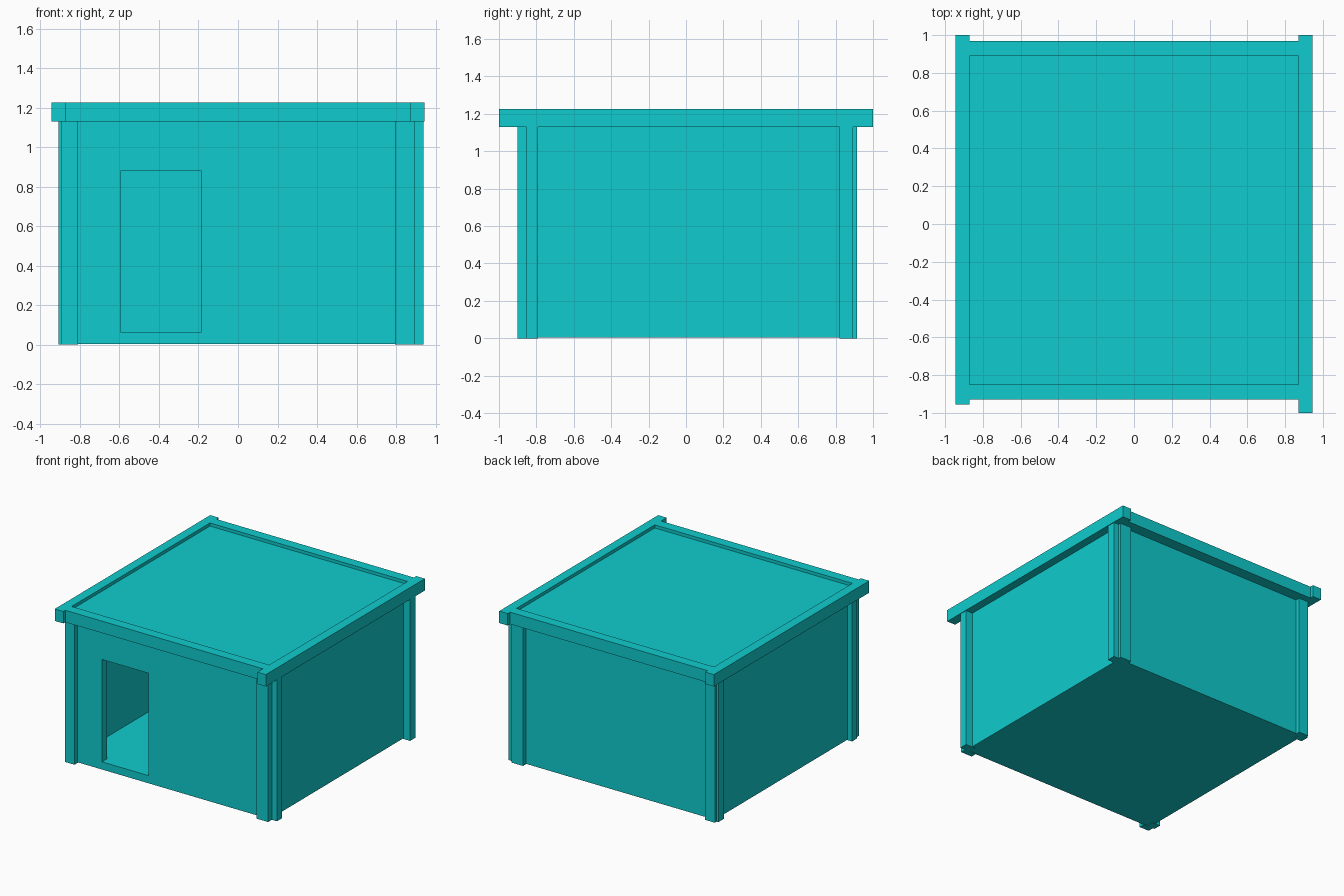
import bpy
import bmesh
from mathutils import Vector

cube = bpy.data.objects.get("Cube")
if cube:
    bpy.data.objects.remove(cube, do_unlink=True)

# Single flat colour
teal = bpy.data.materials.new("teal")
teal.use_nodes = True
teal.diffuse_color = (0.005, 0.6, 0.615, 1)
for node in teal.node_tree.nodes:
    if node.type == "BSDF_PRINCIPLED":
        node.inputs["Base Color"].default_value = teal.diffuse_color


def box(name, x, y, z):
    """Box spanning the given (low, high) ranges."""
    low, high = Vector((x[0], y[0], z[0])), Vector((x[1], y[1], z[1]))
    bm = bmesh.new()
    bmesh.ops.create_cube(bm, size=1)
    for v in bm.verts:
        v.co = (low + high) / 2 + v.co * (high - low)
    mesh = bpy.data.meshes.new(name)
    bm.to_mesh(mesh)
    bm.free()
    mesh.materials.append(teal)
    obj = bpy.data.objects.new(name, mesh)
    bpy.context.collection.objects.link(obj)
    return obj


def cut(target, cutter):
    """Subtract the cutter from the target and remove it."""
    cutter.hide_render = True
    mod = target.modifiers.new("cut", "BOOLEAN")
    mod.operation = "DIFFERENCE"
    mod.solver = "EXACT"
    mod.object = cutter
    bpy.context.view_layer.objects.active = target
    bpy.ops.object.modifier_apply(modifier=mod.name)
    bpy.data.objects.remove(cutter, do_unlink=True)


EAVES, TOP, FLOOR = 1.13, 1.225, 0.065

# Walls and floor: one hollowed shell with a doorway in the front
shell = box("walls_and_floor", (-0.87, 0.88), (-0.86, 0.88), (0.004, EAVES))
cut(shell, box("room_cutter", (-0.81, 0.82), (-0.8, 0.82), (FLOOR, EAVES + 0.2)))
cut(shell, box("door_cutter", (-0.595, -0.185), (-1.1, -0.7), (FLOOR, 0.88)))

# Corner posts: a pair of boards at each corner
front_back_x = {"left": (0.795, 0.895), "right": (-0.895, -0.81)}
side_x = {"left": (0.85, 0.94), "right": (-0.91, -0.84)}
board_y = {"front": (-0.9, -0.853), "back": (0.86, 0.915)}
side_y = {"front": (-0.853, -0.79), "back": (0.822, 0.892)}
for side in ("left", "right"):
    for end in ("front", "back"):
        box(f"{end}_{side}_post", front_back_x[side], board_y[end], (0, EAVES))
        box(f"{end}_{side}_side_post", side_x[side], side_y[end], (0, EAVES))

# Roof beams, with the side beams running past the cross beams
box("left_roof_beam", (0.87, 0.945), (-1, 1), (EAVES, TOP))
box("right_roof_beam", (-0.945, -0.87), (-0.955, 1), (EAVES, TOP))
box("front_roof_beam", (-0.87, 0.87), (-0.93, -0.85), (EAVES, TOP))
box("back_roof_beam", (-0.87, 0.87), (0.89, 0.97), (EAVES, TOP))

# Roof panel recessed between the beams
box("roof_panel", (-0.87, 0.87), (-0.85, 0.89), (EAVES, 1.2))
